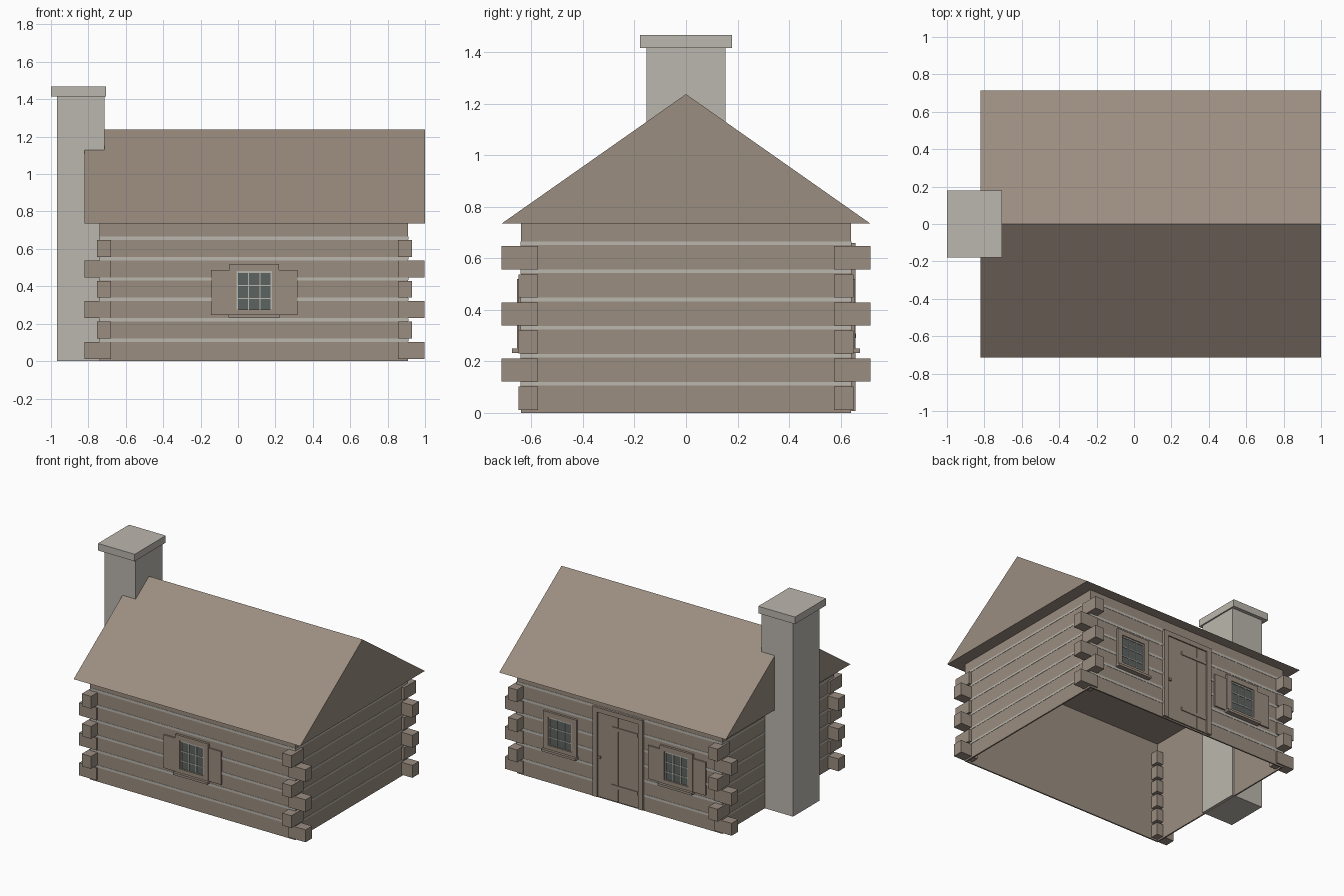
import bpy
import bmesh

cube = bpy.data.objects.get("Cube")
if cube:
    bpy.data.objects.remove(cube, do_unlink=True)


def material(name, rgb):
    m = bpy.data.materials.new(name)
    m.use_nodes = True
    m.diffuse_color = (*rgb, 1)
    m.node_tree.nodes["Principled BSDF"].inputs["Base Color"].default_value = (*rgb, 1)
    return m


WOOD = material("brown wood", (0.328, 0.266, 0.216))
STONE = material("pale stone", (0.50, 0.475, 0.425))
GLASS = material("dark glass", (0.107, 0.125, 0.119))


def make(name, bm, mat):
    bmesh.ops.recalc_face_normals(bm, faces=bm.faces)
    me = bpy.data.meshes.new(name)
    bm.to_mesh(me)
    bm.free()
    me.materials.append(mat)
    ob = bpy.data.objects.new(name, me)
    bpy.context.collection.objects.link(ob)
    return ob


def boxes(name, mat, spans):
    """One object made of boxes, each given as x, y and z ranges."""
    bm = bmesh.new()
    for span in spans:
        verts = bmesh.ops.create_cube(bm, size=1)["verts"]
        for v in verts:
            for i, (a, b) in enumerate(span):
                v.co[i] = (a + b) / 2 + v.co[i] * abs(b - a)
    return make(name, bm, mat)


# Wall shell, open below
X0, X1, Y, EAVE = -0.74, 0.91, 0.64, 0.735
MID = (X0 + X1) / 2
T = 0.01
for s, side in ((-1, "front"), (1, "back")):
    boxes(side + "_wall", WOOD, [((X0, X1), (s * (Y - T), s * Y), (0, EAVE))])
boxes("left_wall", WOOD, [((X1 - T, X1), (-Y, Y), (0, EAVE))])
boxes("right_wall", WOOD, [((X0, X0 + T), (-Y, Y), (0, EAVE))])

# Chinking between the log courses, and notched log ends at the corners
PITCH, LOG = 0.109, 0.09
chinks, ends = [], []
for row in range(6):
    z0 = 0.012 + PITCH * row
    z1 = z0 + LOG
    gap = (z1 + 0.001, z1 + 0.019)
    side_gap = (z1 + 0.004, z1 + 0.018)
    for s in (-1, 1):
        chinks.append(((X0, X1), (s * (Y - 0.005), s * (Y + 0.002)), gap))
        wall_x = MID + s * (X1 - MID)
        chinks.append(((wall_x - s * 0.005, wall_x + s * 0.002), (-Y, Y), side_gap))
        for t in (-1, 1):
            reach_x = 0.91 if row % 2 == 0 else 0.842
            reach_y = 0.65 if row % 2 == 0 else 0.715
            ends.append(((MID + s * 0.768 + 0.003, MID + s * reach_x + 0.003),
                         (t * 0.575, t * reach_y), (z0, z1)))
boxes("chinking", STONE, chinks)
boxes("log_ends", WOOD, ends)

# Gabled roof
bm = bmesh.new()
profile = [bm.verts.new((-0.82, y, z))
           for y, z in ((-0.715, EAVE), (0.715, EAVE), (0, 1.237))]
face = bm.faces.new(profile)
moved = bmesh.ops.extrude_face_region(bm, geom=[face])["geom"]
bmesh.ops.translate(bm, vec=(1.82, 0, 0),
                    verts=[g for g in moved if isinstance(g, bmesh.types.BMVert)])
# keep the starting cap so the gable is closed at both ends
if not face.is_valid:
    bm.faces.new(profile)
make("roof", bm, WOOD)

# Chimney
boxes("chimney", STONE, [((-0.967, -0.715), (-0.153, 0.153), (0, 1.42))])
boxes("chimney_cap", STONE, [((-1, -0.705), (-0.178, 0.178), (1.416, 1.467))])


def frame(cx, half, z0, z1, width, ys):
    """Four boards around an opening."""
    outer, inner = half, half - width
    return [((cx - outer, cx - inner), ys, (z0, z1)),
            ((cx + inner, cx + outer), ys, (z0, z1)),
            ((cx - inner, cx + inner), ys, (z1 - width, z1)),
            ((cx - inner, cx + inner), ys, (z0, z0 + width))]


def window(name, cx, s, shutters):
    def out(d):
        return (s * (Y - 0.005), s * (Y + d))
    z0, z1 = 0.24, 0.52
    boxes(name + "_casing", WOOD, frame(cx, 0.133, z0, z1, 0.037, out(0.016)))
    boxes(name + "_sill", WOOD, [((cx - 0.138, cx + 0.138), out(0.035), (0.232, 0.249))])
    boxes(name + "_glass", GLASS, [((cx - 0.096, cx + 0.096), out(0.004), (0.25, 0.49))])
    # sash and glazing bars
    b0, b1 = 0.256, 0.482
    bars = frame(cx, 0.097, b0, b1, 0.01, out(0.009))
    for k in (-1, 1):
        x = cx + k * 0.03
        z = (b0 + b1) / 2 + k * 0.035
        bars.append(((x - 0.003, x + 0.003), out(0.008), (b0, b1)))
        bars.append(((cx - 0.09, cx + 0.09), out(0.007), (z - 0.003, z + 0.003)))
    boxes(name + "_bars", STONE, bars)
    if shutters:
        boxes(name + "_shutters", WOOD,
              [((cx + k * 0.133, cx + k * 0.232), out(0.01), (0.247, 0.488))
               for k in (-1, 1)])


window("front_window", 0.087, -1, True)
window("back_left_window", 0.555, 1, False)
window("back_right_window", -0.38, 1, True)

# Back door: frame, planks, strap hinges and knob
DX = 0.09
posts = [((DX + k * 0.165, DX + k * 0.202), (Y - 0.005, Y + 0.018), (0.008, 0.66))
         for k in (-1, 1)]
posts.append(((DX - 0.165, DX + 0.165), (Y - 0.005, Y + 0.018), (0.625, 0.66)))
boxes("door_frame", WOOD, posts)
step = 0.33 / 4
boxes("door_planks", WOOD,
      [((DX - 0.165 + step * i + 0.001, DX - 0.165 + step * (i + 1) - 0.001),
        (Y - 0.005, Y + 0.009), (0.01, 0.625)) for i in range(4)])
boxes("door_hinges", WOOD,
      [((DX - 0.16, DX + 0.05), (Y, Y + 0.015), (z, z + 0.025)) for z in (0.105, 0.525)])
boxes("door_knob", WOOD, [((0.23, 0.248), (Y, Y + 0.02), (0.29, 0.308))])
